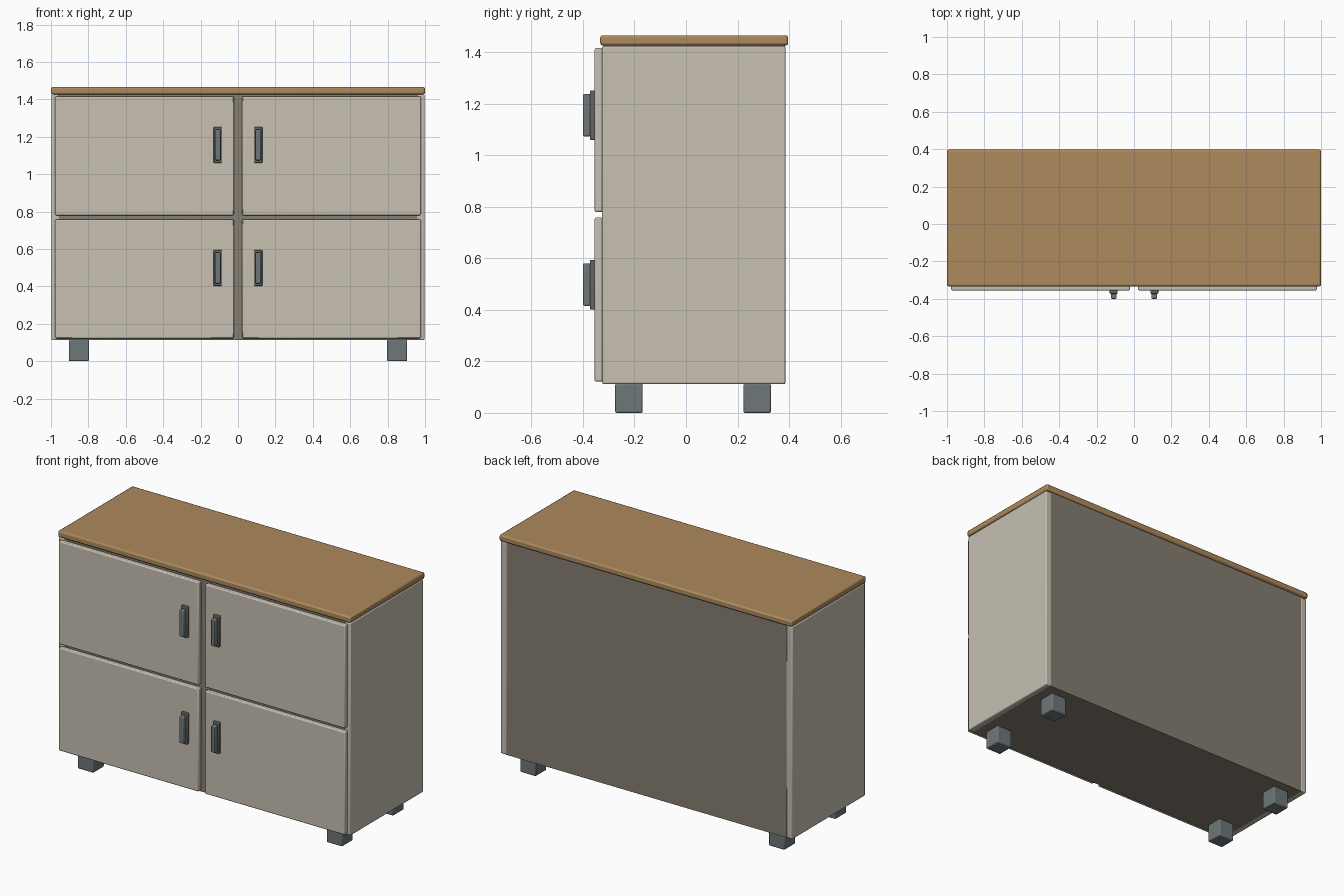
import bpy

if "Cube" in bpy.data.objects:
    bpy.data.objects.remove(bpy.data.objects["Cube"])


def material(name, rgb):
    m = bpy.data.materials.new(name)
    m.diffuse_color = (*rgb, 1)
    m.use_nodes = True
    m.node_tree.nodes["Principled BSDF"].inputs["Base Color"].default_value = m.diffuse_color
    return m


PAINT = material("cream_paint", (0.57, 0.53, 0.45))
CARCASS = material("carcass_brown", (0.24, 0.21, 0.165))
WOOD = material("warm_wood", (0.42, 0.255, 0.11))
METAL = material("grey_metal", (0.155, 0.185, 0.19))
PLATE = material("plate_dark", (0.13, 0.125, 0.115))


def box(name, x, y, z, mat, bevel=0.006):
    """Bevelled box from (min, max) ranges on each axis."""
    bpy.ops.mesh.primitive_cube_add(size=1)
    o = bpy.context.object
    o.name = name
    for v in o.data.vertices:
        v.co = [r[0] if c < 0 else r[1] for c, r in zip(v.co, (x, y, z))]
    o.data.materials.append(mat)
    if bevel:
        b = o.modifiers.new("bevel", "BEVEL")
        b.width = bevel
        b.segments = 2
        bpy.ops.object.shade_smooth_by_angle()
    return o


# Worktop and the carcass between the side panels
box("worktop", (-1, 1), (-0.333, 0.397), (1.427, 1.466), WOOD, 0.009)
box("carcass", (-0.965, 0.965), (-0.323, 0.384), (0.112, 1.427), CARCASS, 0)

for s, side in ((-1, "left"), (1, "right")):
    def mx(a, b):
        return tuple(sorted((s * a, s * b)))

    # Side panel
    box(f"{side}_side_panel", mx(0.955, 0.997), (-0.326, 0.386), (0.112, 1.425), PAINT)

    # Doors, each with a handle plate and a grip
    for row, z0 in (("lower", 0.122), ("upper", 0.78)):
        box(f"{row}_{side}_door", mx(0.022, 0.978), (-0.355, -0.323),
            (z0, z0 + 0.636), PAINT)
        box(f"{row}_{side}_handle_plate", mx(0.087, 0.13), (-0.373, -0.353),
            (z0 + 0.28, z0 + 0.472), PLATE, 0.004)
        box(f"{row}_{side}_handle_grip", mx(0.094, 0.123), (-0.4, -0.37),
            (z0 + 0.294, z0 + 0.459), METAL, 0.005)

    # Feet
    for end, y0 in (("front", -0.275), ("back", 0.223)):
        box(f"{end}_{side}_foot", mx(0.797, 0.904), (y0, y0 + 0.107), (0, 0.113), METAL)
